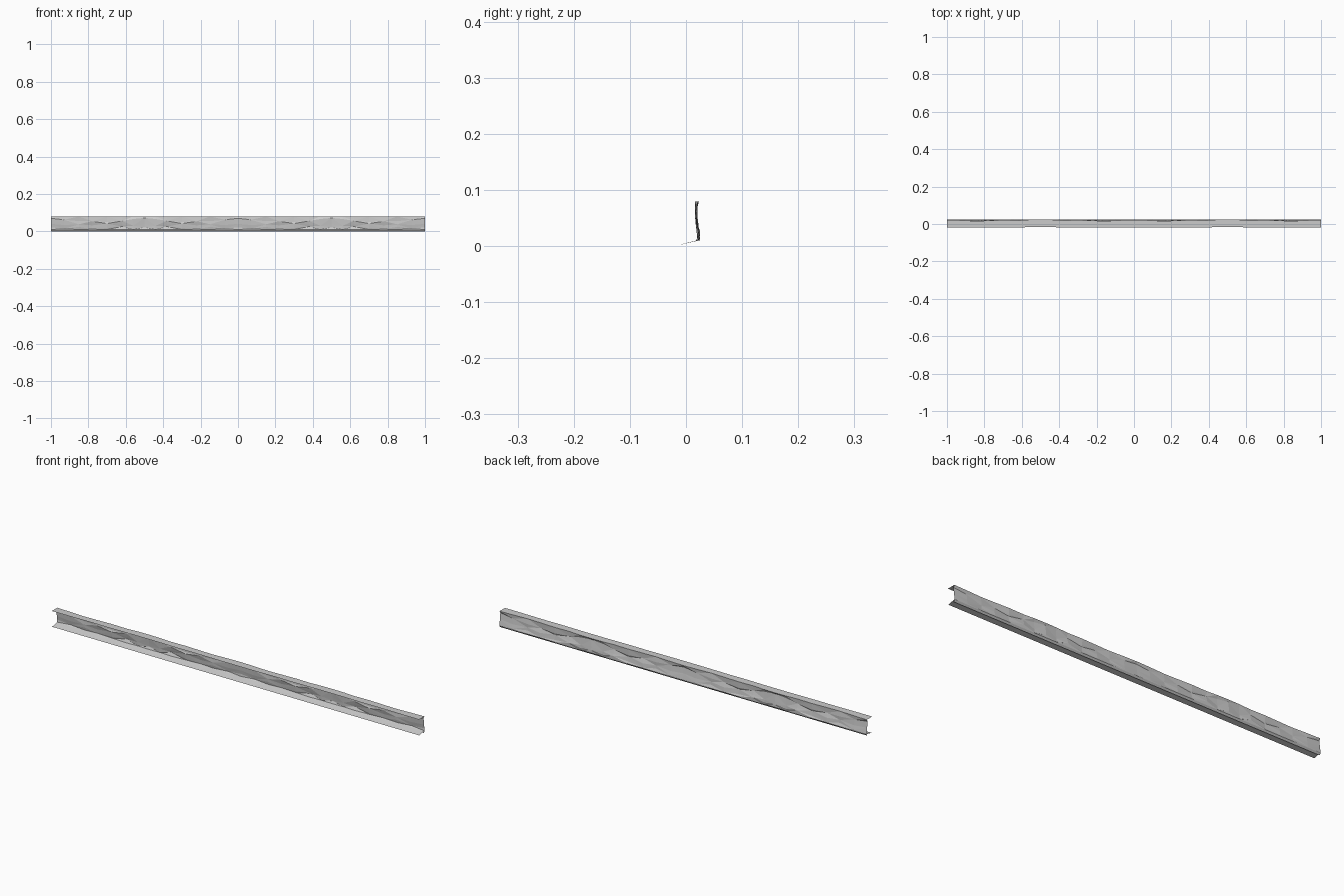
import bpy, bmesh

if "Cube" in bpy.data.objects:
    bpy.data.objects.remove(bpy.data.objects["Cube"])

# One quarter of the strip: columns from x = 0 to 0.5, repeated by mirroring
cols = [0, 0.07, 0.15, 0.22, 0.30, 0.38, 0.44, 0.5]
# Wavy wall: (height, y) offsets per column, from the top edge down to the base
top_y = [0.022, 0.020, 0.016, 0.018, 0.021, 0.019, 0.023, 0.024]
upper = [(.070, .016), (.062, .018), (.055, .019), (.054, .016),
         (.050, .020), (.056, .017), (.066, .016), (.072, .018)]
middle = [(.040, .019), (.034, .021), (.038, .018), (.032, .022),
          (.042, .017), (.036, .022), (.030, .019), (.040, .022)]
lower = [(.022, .022), (.014, .025), (.024, .019), (.012, .024),
         (.018, .020), (.026, .025), (.012, .020), (.022, .024)]
base_y = [.021, .018, .022, .019, .022, .018, .021, .019]
lip_y = [-.020, -.020, -.019, -.018, -.019, -.018, -.017, -.017]


def section(i):
    """Lip edge, wavy wall, heel, then the sloped foot as (y, z)."""
    return [(lip_y[i], .08), (top_y[i], .08)] + \
        [(y, z) for z, y in (upper[i], middle[i], lower[i])] + \
        [(base_y[i], .010), (-.017, .001)]


def add_strip(name, profile):
    """Skin mirrored profiles along the full length."""
    n = len(cols) - 1
    stations = []
    for tile in range(4):
        order = range(n + 1) if tile % 2 == 0 else range(n, -1, -1)
        for k, i in enumerate(order):
            if tile and k == 0:
                continue
            along = cols[i] if tile % 2 == 0 else 0.5 - cols[i]
            stations.append((-1 + tile * 0.5 + along, i))
    bm = bmesh.new()
    rings = [[bm.verts.new((x, y, z)) for y, z in profile(i)] for x, i in stations]
    for c, (a, b) in enumerate(zip(rings, rings[1:])):
        for j in range(len(a) - 1):
            q = (a[j], b[j], b[j + 1], a[j + 1])
            # alternate diagonals for the crumpled facets
            if (c + j) % 2:
                bm.faces.new((q[0], q[1], q[2]))
                bm.faces.new((q[0], q[2], q[3]))
            else:
                bm.faces.new((q[0], q[1], q[3]))
                bm.faces.new((q[1], q[2], q[3]))
    bmesh.ops.recalc_face_normals(bm, faces=bm.faces)
    mesh = bpy.data.meshes.new(name)
    bm.to_mesh(mesh)
    bm.free()
    ob = bpy.data.objects.new(name, mesh)
    bpy.context.collection.objects.link(ob)


# Overhanging top lip, crumpled wall and sloping foot
add_strip("crumpled_rail", section)
# Narrow heel beneath the back of the wall
add_strip("rail_heel", lambda i: [(lower[i][1], lower[i][0]), (.024, .009), (.017, 0)])
